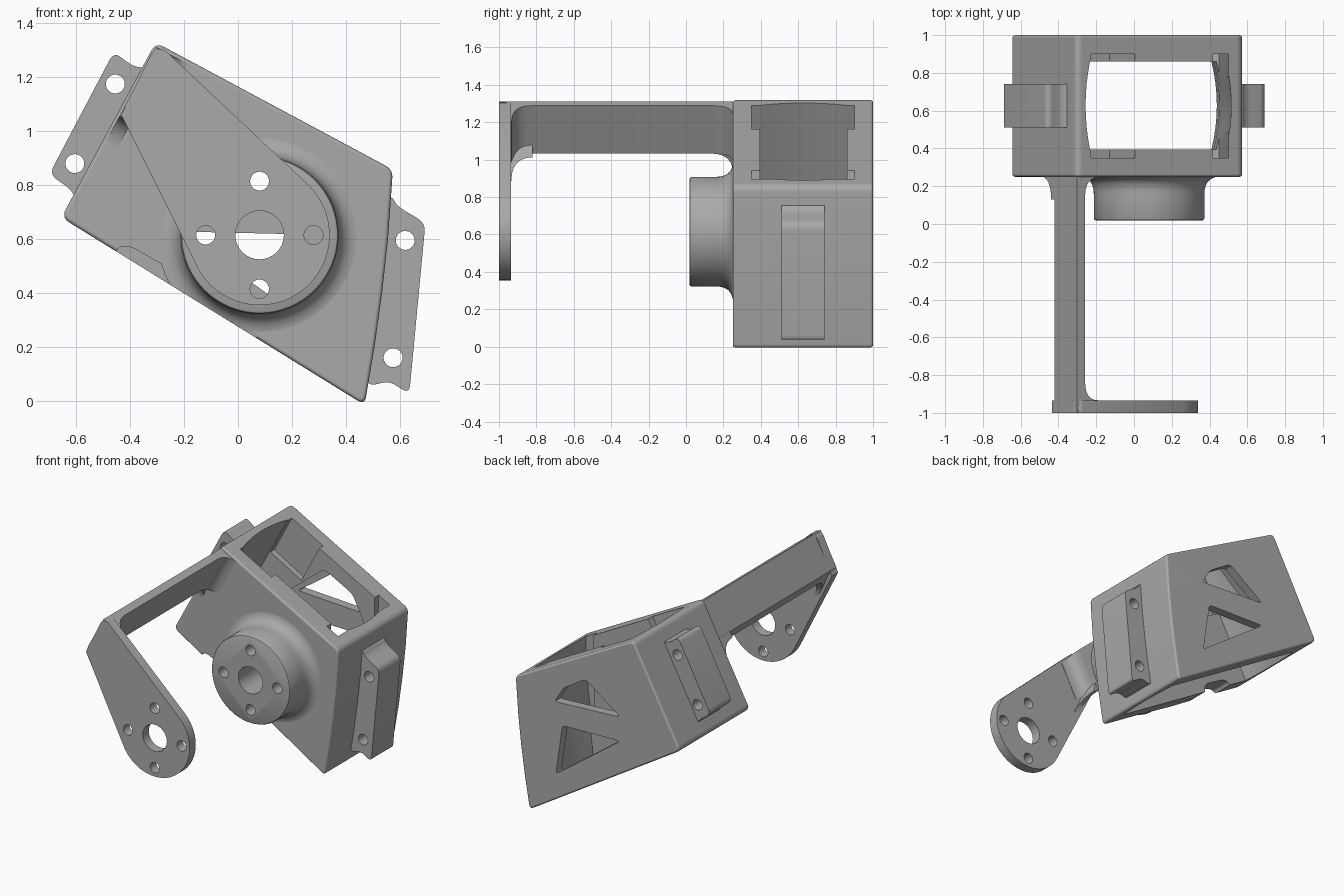
import bpy, bmesh, math
from mathutils import Vector

if "Cube" in bpy.data.objects:
    bpy.data.objects.remove(bpy.data.objects["Cube"])

grey = bpy.data.materials.new("plain grey")
grey.use_nodes = True
grey.diffuse_color = (0.4, 0.4, 0.4, 1)
grey.node_tree.nodes["Principled BSDF"].inputs["Base Color"].default_value = (0.4, 0.4, 0.4, 1)

HUB = (0.08, 0.615)


def loft(name, loops):
    """Solid through equal-length loops of points, capped at both ends."""
    bm = bmesh.new()
    rings = [[bm.verts.new(p) for p in loop] for loop in loops]
    n = len(rings[0])
    for a, b in zip(rings, rings[1:]):
        for i in range(n):
            j = (i + 1) % n
            bm.faces.new((a[i], a[j], b[j], b[i]))
    bm.faces.new(rings[0])
    bm.faces.new(rings[-1])
    bmesh.ops.recalc_face_normals(bm, faces=bm.faces)
    mesh = bpy.data.meshes.new(name)
    bm.to_mesh(mesh)
    bm.free()
    mesh.materials.append(grey)
    obj = bpy.data.objects.new(name, mesh)
    bpy.context.collection.objects.link(obj)
    return obj


def prism(name, pts, y0, y1):
    return loft(name, [[(x, y, z) for x, z in pts] for y in (y0, y1)])


def quad_curve(a, b, c, n=6):
    """Points on a soft arc from a to c, pulled towards b."""
    a, b, c = Vector(a), Vector(b), Vector(c)
    return [tuple(a * (1 - t) ** 2 + b * 2 * t * (1 - t) + c * t * t)
            for t in (i / n for i in range(n + 1))]


def rounded(pts, r):
    out = []
    for i, p in enumerate(pts):
        p = Vector(p)
        ends = []
        for q in (pts[i - 1], pts[(i + 1) % len(pts)]):
            d = Vector(q) - p
            ends.append(p + d.normalized() * min(r, d.length * 0.45))
        out += quad_curve(ends[0], p, ends[1])
    return out


def circle(c, r, n=48, start=0, sweep=2 * math.pi, closed=True):
    return [(c[0] + r * math.cos(start + sweep * i / n),
             c[1] + r * math.sin(start + sweep * i / n)) for i in range(n + (not closed))]


def apply(obj, mod):
    bpy.context.view_layer.objects.active = obj
    bpy.ops.object.modifier_apply(modifier=mod.name)


def bevel(obj, width, segments=3):
    m = obj.modifiers.new("bevel", 'BEVEL')
    m.width, m.segments, m.limit_method = width, segments, 'ANGLE'
    m.angle_limit = math.radians(50)
    apply(obj, m)


def cut(obj, cutters, operation='DIFFERENCE'):
    for c in cutters:
        m = obj.modifiers.new("cut", 'BOOLEAN')
        m.operation, m.solver, m.object = operation, 'EXACT', c
        apply(obj, m)
        bpy.data.objects.remove(c)


def hub_holes(y0, y1):
    spots = [(HUB, 0.09)] + [(p, 0.035) for p in circle(HUB, 0.2, 4)]
    return [prism("hole_cutter", circle(c, r, 32), y0, y1) for c, r in spots]


# Box with a bowed right wall
curve = [(0.556, 0.6), (0.534, 0.4), (0.506, 0.2)]
corners = [(0.471, -0.016), (-0.655, 0.68), (-0.305, 1.329), (0.576, 0.857)]
outline = rounded(corners, 0.035) + curve
box = prism("box", outline, 0.25, 1.0)
bevel(box, 0.022)

# Open shaft through the box, with end walls bulging outwards
loops = []
for i in range(9):
    y = 0.395 + 0.465 * i / 8
    s = 0.03 * (1 - (i / 4 - 1) ** 2)
    right = [(x - 0.084 + s, z) for x, z in curve]
    shaft = [(0.40 + s, -0.12), (-0.63 - s, 0.55), (-0.185 - s, 1.38), (0.49 + s, 1.0)]
    loops.append([(x, y, z) for x, z in shaft + right])
cutters = [loft("shaft_cutter", loops)]

# Recesses inside the shaft, cable notch and windows in a thinned back wall
cutters.append(prism("right_recess", [(0.42, 1.05), (0.50, 1.0), (0.50, 0.8), (0.485, 0.55),
                                      (0.45, 0.3), (0.40, 0.3)], 0.35, 0.90))
cutters.append(prism("left_recess", [(-0.17, 1.40), (0.05, 1.25), (-0.13, 0.91), (-0.36, 1.04)], 0.35, 0.90))
cutters.append(prism("notch_cutter", rounded([(-0.46, 0.48), (-0.45, 0.57), (-0.40, 0.575),
                                              (-0.25, 0.487), (-0.25, 0.38)], 0.03), 0.2, 0.45))
cutters.append(prism("window_recess", rounded([(-0.27, 0.78), (0.04, 1.03), (0.25, 0.92), (0.33, 0.76),
                                               (0.32, 0.21), (-0.27, 0.61)], 0.03), 0.8, 0.94))
for pts in ([(0.28, 0.765), (-0.21, 0.79), (0.05, 0.975), (0.21, 0.875)],
            [(0.22, 0.618), (-0.21, 0.628), (0.27, 0.28)]):
    cutters.append(prism("window_cutter", rounded(pts, 0.025), 0.8, 1.1))
cut(box, cutters + hub_holes(0.1, 0.5))

# Round hub flaring into the front wall, trimmed to the box outline
profile = [(0.018, 0.281), (0.022, 0.289), (0.03, 0.293)]
profile += quad_curve((0.16, 0.293), (0.25, 0.293), (0.252, 0.38), 8) + [(0.28, 0.38)]
hub = loft("hub", [[(x, y, z) for x, z in circle(HUB, r, 64)] for y, r in profile])
cut(hub, [prism("hub_trim", outline, -0.1, 0.4)], 'INTERSECT')
cut(hub, hub_holes(-0.05, 0.35))

# Side tabs with bolt holes
tabs = {
    "right_side_tab": ([(-0.355, 1.20), (-0.34, 1.235), (-0.39, 1.24), (-0.46, 1.295), (-0.70, 0.84),
                        (-0.62, 0.785), (-0.60, 0.745), (-0.585, 0.755)],
                       [(-0.455, 1.175), (-0.605, 0.88)]),
    "left_side_tab": ([(0.535, 0.745), (0.57, 0.76), (0.59, 0.722), (0.695, 0.66), (0.635, 0.025),
                       (0.56, 0.075), (0.49, 0.055), (0.47, 0.09), (0.51, 0.4)],
                      [(0.62, 0.595), (0.575, 0.16)]),
}
tab_objects = []
for name, (pts, holes) in tabs.items():
    tab = prism(name, rounded(pts, 0.035), 0.51, 0.74)
    cut(tab, [prism("bolt_cutter", circle(h, 0.035, 32), 0.4, 0.9) for h in holes])
    tab_objects.append(tab)


# Arm frame: t runs inwards from the side wall, w up along it
def arm_point(t, y, w):
    return (-0.303 + 0.88 * t + 0.472 * w, y, 1.312 - 0.474 * t + 0.88 * w)


# Beam with soft inner corners and a slanted underside
section = [(0, -1), (0.15, -1)]
section += quad_curve((0.15, -0.933), (0.05, -0.933), (0.05, -0.833))
section += quad_curve((0.05, 0.15), (0.05, 0.25), (0.15, 0.252)) + [(0.15, 0.29), (0, 0.29)]


def top_drop(t, y):
    return -0.45 * max(0, t - 0.05) if y < 0 else 0


beam = loft("arm_beam", [[arm_point(t, y, top_drop(t, y)) for t, y in section],
                         [arm_point(t, y, -0.25 - 0.8 * min(t, 0.05)) for t, y in section]])

# Soft corners below the beam, at the box and at the plate
under_box = [(-0.24, 0.13)] + quad_curve((-0.29, 0.13), (-0.29, 0.25), (-0.41, 0.252))
under_box += [(-0.41, 0.29), (-0.24, 0.29)]
under_plate = [(-0.24, -0.82)] + quad_curve((-0.29, -0.82), (-0.29, -0.933), (-0.37, -0.934))
under_plate += [(-0.37, -0.99), (-0.24, -0.99)]
gussets = []
for name, pts, skew in (("box_gusset", under_box, 0), ("plate_gusset", under_plate, 1.46)):
    gussets.append(loft(name, [[arm_point(t + skew * max(0, -0.26 - w), y, w) for w, y in pts]
                               for t in (0.001, 0.05)]))

# Front plate: tapered lever with a round end
arc = circle(HUB, 0.26, 40, math.radians(47), math.radians(-201), closed=False)
top = quad_curve((-0.325, 1.28), (-0.305, 1.315), (-0.27, 1.3))
plate = prism("front_plate", top + arc + [(-0.433, 1.06)], -1.0, -0.935)
cut(plate, hub_holes(-1.1, -0.8))

# Shading
bpy.ops.object.select_all(action='DESELECT')
for obj in [box, hub, beam, plate] + tab_objects + gussets:
    obj.select_set(True)
    bpy.context.view_layer.objects.active = obj
bpy.ops.object.shade_smooth_by_angle(angle=math.radians(32))
weighted = box.modifiers.new("weighted_normals", 'WEIGHTED_NORMAL')
weighted.keep_sharp = True
